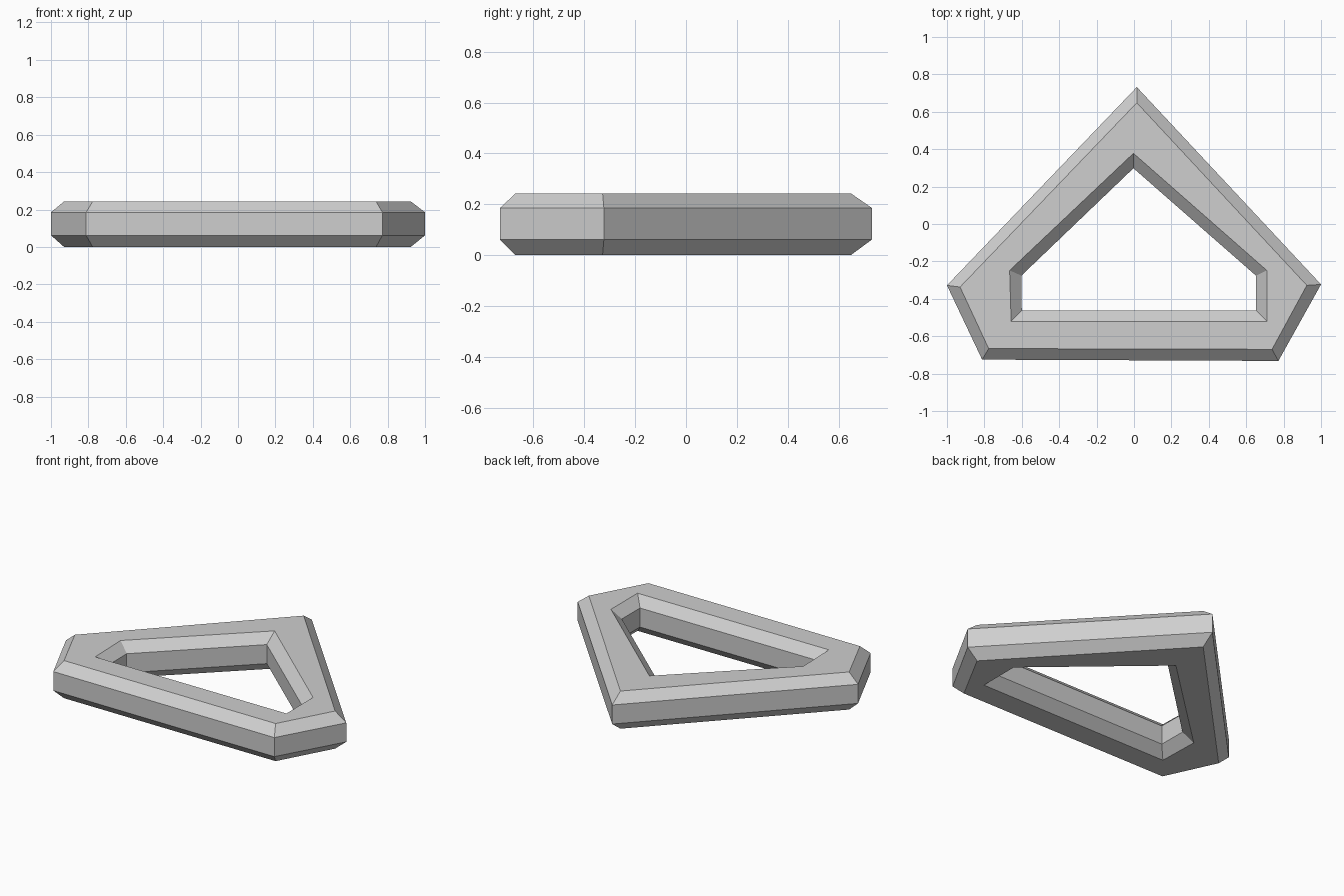
import bpy
import bmesh

if "Cube" in bpy.data.objects:
    bpy.data.objects.remove(bpy.data.objects["Cube"])

# Plain grey material
grey = bpy.data.materials.new("light_grey")
grey.diffuse_color = (0.62, 0.62, 0.62, 1)
grey.use_nodes = True
grey.node_tree.nodes["Principled BSDF"].inputs["Base Color"].default_value = grey.diffuse_color

# Five-cornered outlines, listed from the back corner clockwise
outer_wall = [(0.015, 0.732), (1.0, -0.323), (0.772, -0.732), (-0.812, -0.725), (-1.0, -0.328)]
outer_flat = [(0.015, 0.648), (0.924, -0.328), (0.738, -0.67), (-0.777, -0.666), (-0.93, -0.337)]
inner_flat = [(-0.003, 0.378), (0.71, -0.248), (0.71, -0.52), (-0.657, -0.52), (-0.665, -0.248)]
inner_wall = [(-0.003, 0.298), (0.652, -0.276), (0.652, -0.462), (-0.6, -0.462), (-0.602, -0.276)]

# Heights: underside, lower bevel edge, upper bevel edge, top
Z0, Z1, Z2, Z3 = 0.0, 0.062, 0.185, 0.243

# Closed cross-section of the frame, as loops around the ring
section = [(outer_flat, Z0), (outer_wall, Z1), (outer_wall, Z2), (outer_flat, Z3),
           (inner_flat, Z3), (inner_wall, Z2), (inner_wall, Z1), (inner_flat, Z0)]

# Bridge each loop to the next to make the bevelled frame
bm = bmesh.new()
loops = [[bm.verts.new((x, y, z)) for x, y in outline] for outline, z in section]
for k, loop in enumerate(loops):
    following = loops[(k + 1) % len(loops)]
    for i in range(5):
        j = (i + 1) % 5
        bm.faces.new((loop[i], loop[j], following[j], following[i]))
bmesh.ops.recalc_face_normals(bm, faces=bm.faces)

mesh = bpy.data.meshes.new("bevelled_frame")
bm.to_mesh(mesh)
bm.free()
mesh.materials.append(grey)
frame = bpy.data.objects.new("bevelled_frame", mesh)
bpy.context.collection.objects.link(frame)
